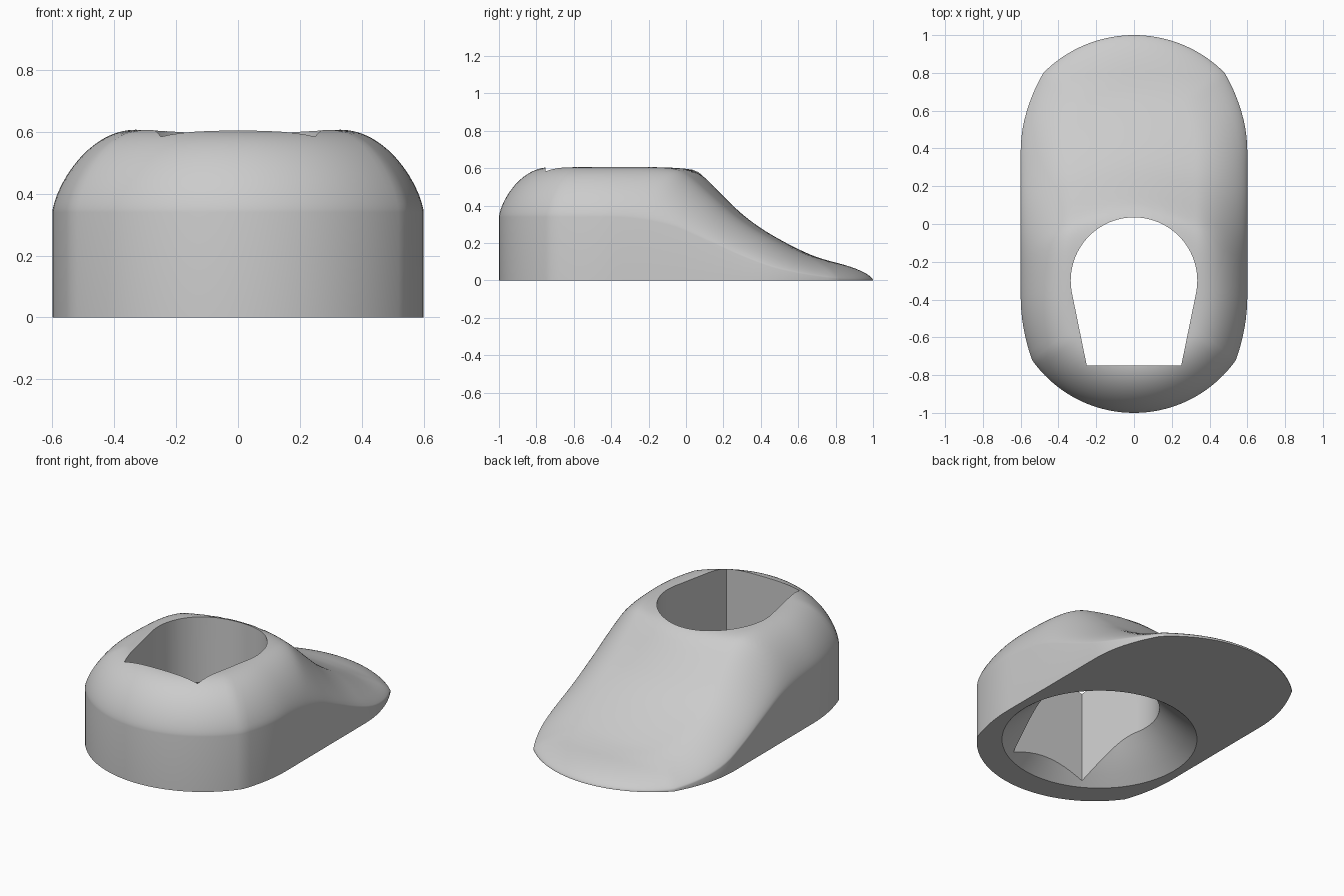
import bpy, bmesh, math
from mathutils import Vector
from mathutils.kdtree import KDTree

cube = bpy.data.objects.get("Cube")
if cube:
    bpy.data.objects.remove(cube, do_unlink=True)

grey = bpy.data.materials.new("plain grey")
grey.use_nodes = True
grey.diffuse_color = (0.6, 0.6, 0.6, 1)
grey.node_tree.nodes["Principled BSDF"].inputs["Base Color"].default_value = (0.6, 0.6, 0.6, 1)

HOLE_Y = -0.30
HOLE_R = 0.335


def curve(pts, v):
    """Smooth interpolation through (position, value) points."""
    if v <= pts[0][0]:
        return pts[0][1]
    if v >= pts[-1][0]:
        return pts[-1][1]

    def slope(i):
        if i in (0, len(pts) - 1):
            return 0
        a, b = pts[i - 1], pts[i + 1]
        return (b[1] - a[1]) / (b[0] - a[0])

    i = max(k for k in range(len(pts) - 1) if pts[k][0] <= v)
    w = pts[i + 1][0] - pts[i][0]
    t = (v - pts[i][0]) / w
    return ((2*t**3 - 3*t*t + 1) * pts[i][1] + (t**3 - 2*t*t + t) * w * slope(i)
            + (3*t*t - 2*t**3) * pts[i + 1][1] + (t**3 - t*t) * w * slope(i + 1))


def arc(cy, r, a0, a1, n):
    return [Vector((r * math.cos(a0 + (a1 - a0) * k / n),
                    cy + r * math.sin(a0 + (a1 - a0) * k / n))) for k in range(n + 1)]


def make_object(name, bm):
    bmesh.ops.recalc_face_normals(bm, faces=bm.faces)
    mesh = bpy.data.meshes.new(name)
    bm.to_mesh(mesh)
    bm.free()
    mesh.materials.append(grey)
    ob = bpy.data.objects.new(name, mesh)
    bpy.context.collection.objects.link(ob)
    return ob


def loft(name, rings):
    """Closed solid through rings of equal point count."""
    bm = bmesh.new()
    rows = [[bm.verts.new(p) for p in ring] for ring in rings]
    n = len(rows[0])
    for a, b in zip(rows, rows[1:]):
        for k in range(n):
            j = (k + 1) % n
            bm.faces.new((a[k], a[j], b[j], b[k]))
    bm.faces.new(rows[0])
    bm.faces.new(rows[-1])
    return make_object(name, bm)


# Plan outline: rounded ends, bowed corners, straight sides
half = arc(-0.34, 0.66, -math.pi / 2, math.atan2(-0.38, 0.54), 18)
half += [Vector((0.6 - 0.06 * (1 - k / 8) ** 2, -0.72 + 0.34 * k / 8)) for k in range(1, 9)]
half += [Vector((0.6, -0.38 + 0.76 * k / 16)) for k in range(1, 17)]
half += [Vector((0.6 - 0.12 * (k / 10) ** 2, 0.38 + 0.42 * k / 10)) for k in range(1, 11)]
half += arc(0.324, 0.676, math.atan2(0.476, 0.48), math.pi / 2, 18)[1:]
outline = half + [Vector((-p.x, p.y)) for p in reversed(half[1:-1])]

# Dense copy of the outline for measuring distance to the edge
dense = [p.lerp(outline[(i + 1) % len(outline)], k / 12)
         for i, p in enumerate(outline) for k in range(12)]
tree = KDTree(len(dense))
for i, p in enumerate(dense):
    tree.insert((p.x, p.y, 0), i)
tree.balance()

# Ramp profile and side wall height along the length
RAMP = [(-0.3, 0.605), (-0.05, 0.605), (0.05, 0.588), (0.1, 0.55), (0.2, 0.45), (0.3, 0.355),
        (0.4, 0.28), (0.5, 0.22), (0.6, 0.168), (0.7, 0.125), (0.8, 0.1), (1, 0.09)]
WALL = [(-0.4, 0.34), (-0.1, 0.3), (0.1, 0.22), (0.3, 0.13), (0.5, 0.06), (0.8, 0.01), (1, 0.003)]


def height(x, y):
    around = (y + math.hypot(x, y - HOLE_Y) + HOLE_Y) / 2
    top, wall = curve(RAMP, around), curve(WALL, y)
    u = min(1, tree.find((x, y, 0))[2] / 0.27)
    return wall + (top - wall) * (1 - (1 - u) ** 2) ** 0.7


# Body: base ring, then rings closing in over the top
centre = Vector((0, HOLE_Y))
rings = [[(p.x, p.y, 0) for p in outline]]
STEPS = 44
for s in range(STEPS):
    pts = [p.lerp(centre, 0.95 * (s / (STEPS - 1)) ** 1.6) for p in outline]
    rings.append([(p.x, p.y, height(p.x, p.y)) for p in pts])
body = loft("body", rings)

# Keyhole opening: round at the back, tapering to a flat front
plan = arc(HOLE_Y, HOLE_R, -0.21, math.pi + 0.21, 64)
plan += [Vector((-0.25, -0.75)), Vector((0.25, -0.75))]
keyhole = loft("keyhole_cutter", [[(p.x, p.y, z) for p in plan] for z in (-0.2, 0.9)])

# Flared recess under the opening
flare = []
for z, r in ((-0.05, 0.585), (0, 0.545), (0.05, 0.485), (0.1, 0.43), (0.15, 0.38), (0.2, 0.334)):
    flare.append([(p.x, p.y, z) for p in arc(HOLE_Y, r, 0, 2 * math.pi, 72)[:-1]])
recess = loft("recess_cutter", flare)

bpy.ops.object.select_all(action='DESELECT')
bpy.context.view_layer.objects.active = body
body.select_set(True)
for cutter in (keyhole, recess):
    cutter.hide_render = True
    mod = body.modifiers.new(cutter.name, 'BOOLEAN')
    mod.operation = 'DIFFERENCE'
    mod.solver = 'EXACT'
    mod.object = cutter
    bpy.ops.object.modifier_apply(modifier=mod.name)
    bpy.data.objects.remove(cutter, do_unlink=True)
bpy.ops.object.shade_smooth_by_angle(angle=math.radians(35))
